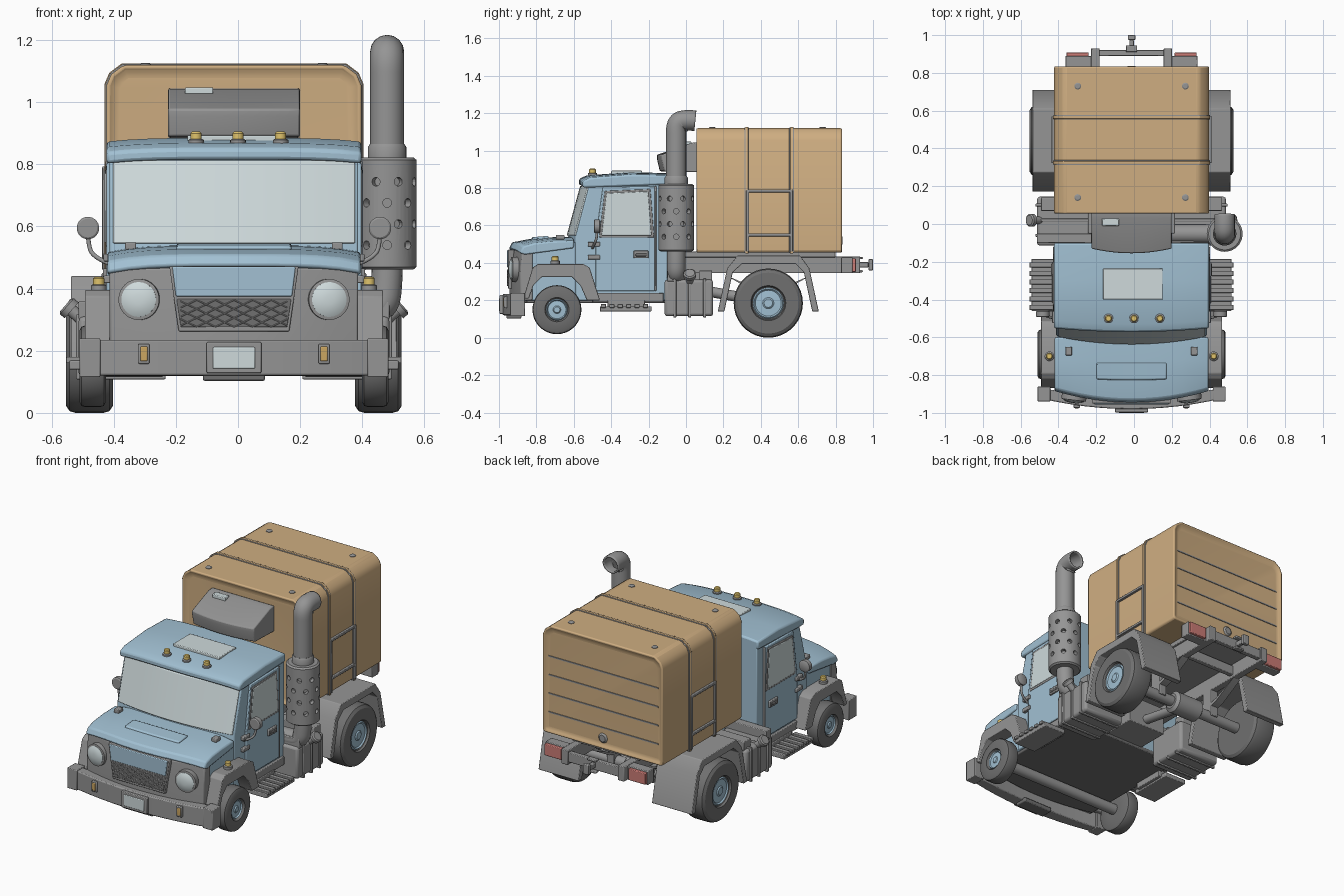
import bpy, bmesh, math
from mathutils import Vector

if "Cube" in bpy.data.objects:
    bpy.data.objects.remove(bpy.data.objects["Cube"])

CX = -0.013          # centre line of the truck (the exhaust shifts the bounding box)
def mat(name, r, g, b):
    m = bpy.data.materials.new(name)
    m.diffuse_color = (r, g, b, 1)
    m.use_nodes = True
    m.node_tree.nodes["Principled BSDF"].inputs["Base Color"].default_value = m.diffuse_color
    return m
BLUE, TAN = mat("blue", .36, .53, .65), mat("tan", .62, .42, .22)
GLASS, DARK = mat("glass", .62, .70, .71), mat("dark", .16, .16, .16)
YELLOW, RED, MID = mat("yellow", .75, .55, .15), mat("red", .6, .2, .18), mat("mid_grey", .3, .3, .3)
ORANGE = mat("orange", .6, .38, .12)

def make(name, bm, m=None, bevel=0, seg=2):
    bmesh.ops.recalc_face_normals(bm, faces=bm.faces)
    me = bpy.data.meshes.new(name)
    bm.to_mesh(me); bm.free()
    o = bpy.data.objects.new(name, me)
    bpy.context.collection.objects.link(o)
    me.materials.append(m or MID)
    if bevel:
        b = o.modifiers.new("bevel", 'BEVEL')
        b.width, b.segments, b.limit_method = bevel, seg, 'ANGLE'
    return o

def skin(name, rings, m=None, bevel=0, seg=2, inset=0):
    bm = bmesh.new()
    vs = [[bm.verts.new(p) for p in r] for r in rings]
    n = len(vs[0])
    for a, b in zip(vs, vs[1:]):
        for i in range(n):
            bm.faces.new((a[i], a[(i+1) % n], b[(i+1) % n], b[i]))
    caps = [bm.faces.new(vs[0]), bm.faces.new(vs[-1])]
    if inset:
        bmesh.ops.recalc_face_normals(bm, faces=bm.faces)
        bmesh.ops.inset_individual(bm, faces=caps, thickness=inset, depth=-.018)
    return make(name, bm, m, bevel, seg)

def box(name, xs, ys, zs, m=None, bevel=.004):
    return skin(name, [[(x, ys[0], zs[0]), (x, ys[1], zs[0]), (x, ys[1], zs[1]), (x, ys[0], zs[1])] for x in xs], m, bevel)

def prism_x(name, pts, xs, m=None, bevel=.004):
    return skin(name, [[(x, y, z) for y, z in pts] for x in xs], m, bevel)

def prism_y(name, pts, ys, m=None, bevel=.004, seg=2, inset=0):
    return skin(name, [[(CX + x, y, z) for x, z in pts] for y in ys], m, bevel, seg, inset)

def bow(name, prof, hw, m=None, bevel=.006, droop=0, n=12):
    """Side profile (y, z, setback at the sides) swept across the width, curved in plan."""
    rings = []
    for i in range(n + 1):
        t = 2 * i / n - 1
        rings.append([(CX + t*hw, y + b*t*t, z - droop*t**4) for y, z, b in prof])
    return skin(name, rings, m, bevel)

def lathe(name, prof, loc, axis, m=None, n=32):
    q = Vector((0, 0, 1)).rotation_difference(Vector(axis))
    return skin(name, [[Vector(loc) + q @ Vector((r*math.cos(2*math.pi*i/n), r*math.sin(2*math.pi*i/n), h))
                        for i in range(n)] for r, h in prof], m)

def tube(name, pts, r, m=None, hollow=0):
    c = bpy.data.curves.new(name, 'CURVE')
    c.dimensions, c.bevel_depth, c.bevel_resolution, c.use_fill_caps = '3D', r, 6, not hollow
    s = c.splines.new('NURBS')
    s.points.add(len(pts) - 1)
    for p, co in zip(s.points, pts):
        p.co = (*co, 1)
    s.order_u, s.use_endpoint_u, s.resolution_u = min(3, len(pts)), True, 8
    o = bpy.data.objects.new(name, c)
    bpy.context.collection.objects.link(o)
    c.materials.append(m or MID)
    if hollow:
        o.modifiers.new("wall", 'SOLIDIFY').thickness = hollow
    return o

# cab, hood, roof and windscreen
bow("cab_body", [(-.1, .2, 0), (-.1, .86, 0), (-.55, .84, .04), (-.63, .54, .04), (-.63, .2, .04)], .4, BLUE)
bow("hood_body", [(-.58, .2, 0), (-.58, .51, 0), (-.9, .475, .05), (-.9, .2, .05)], .395, BLUE)
bow("hood_lid", [(-.6, .5, 0), (-.6, .54, 0), (-.72, .537, 0), (-.84, .527, .03), (-.93, .51, .06), (-.948, .475, .06), (-.92, .465, .06)],
    .407, BLUE, .008, .022)
bow("hood_bulge", [(-.735, .52, 0), (-.735, .545, 0), (-.825, .537, .005), (-.83, .515, .005)], .185, BLUE)
bow("roof", [(-.1, .83, 0), (-.1, .88, 0), (-.3, .885, 0), (-.53, .868, .02), (-.572, .85, .02), (-.572, .815, .02), (-.5, .815, 0)],
    .41, BLUE, .01, .012)
bow("windscreen", [(-.53, .815, .04), (-.566, .812, .04), (-.638, .546, .04), (-.6, .546, .04)], .39, GLASS, .004)
bow("underbody", [(-.1, .185, 0), (-.1, .21, 0), (-.9, .21, .05), (-.9, .185, .05)], .385, DARK)
box("roof_hatch", (-.163, .152), (-.4, -.235), (.87, .893), GLASS)

# front fascia and grille
bow("front_fascia", [(-.88, .2, .06), (-.88, .468, .06), (-.935, .466, .06), (-.945, .35, .06), (-.945, .2, .06)], .4)
prism_y("grille_surround", [(-.208, .472), (.208, .472), (.178, .262), (-.178, .262)], (-.951, -.92))
prism_y("grille_upper", [(-.198, .47), (.198, .47), (.187, .375), (-.187, .375)], (-.956, -.93), BLUE)
prism_y("grille_lower", [(-.185, .367), (.185, .367), (.172, .275), (-.172, .275)], (-.953, -.93), DARK)
for d in (-1, 1):
    for i in range(9):
        x0 = -.36 + .06*i
        a, b = max(x0, -.172), min(x0 + .18, .172)
        if b - a > .02:
            tube("grille_bar", [(CX + d*x, -.954, .277 + (x - x0)*.48) for x in (a, b)], .002)

# bumper
bow("bumper", [(-.98, .12, .06), (-.98, .235, .06), (-.9, .235, .03), (-.9, .12, .03)], .495)
bow("bumper_skid", [(-.96, .103, 0), (-.96, .13, 0), (-.88, .13, 0), (-.88, .103, 0)], .1, DARK)
box("plate_frame", (CX-.088, CX+.088), (-.997, -.95), (.128, .228))
box("number_plate", (CX-.068, CX+.068), (-1, -.96), (.142, .212), GLASS)

# cargo box with straps, panels and bolts
sec = [(-.41, .455), (-.41, 1.055), (-.395, 1.09), (-.355, 1.12), (.355, 1.12), (.395, 1.09), (.41, 1.055), (.41, .455)]
prism_y("cargo_box", sec, (.05, .84), TAN, .016, 3, .03)
for y in (.325, .565):
    for k, (w, c) in enumerate(((.013, MID), (.008, TAN))):
        e = 1.01 + .006*k
        prism_y("cargo_strap", [(x*e, .787 + (z-.787)*e) for x, z in sec], (y-w, y+w), c, .002)
for i in range(4):
    z = .58 + .115*i
    box("rear_plank_joint", (CX-.375, CX+.375), (.815, .826), (z-.004, z+.004), MID, 0)
lathe("rear_handle", [(.02, 0), (.03, .008), (.02, .016)], (CX, .82, .52), (0, 1, 0)).scale = (1, 1, 1)
for x in (-.285, .285):
    for y in (.14, .73):
        lathe("roof_bolt", [(.018, 0), (.018, .006), (.012, .01)], (CX+x, y, 1.117), (0, 0, 1), None, 16)
bow("cooling_unit", [(.07, .885, 0), (.07, 1.045, 0), (.03, 1.042, 0), (-.155, .978, .025), (-.155, .955, .025), (-.14, .89, .025)], .212, None, .006)
box("cooling_unit_label", (-.17, -.08), (-.01, .03), (1.025, 1.048), GLASS)

# chassis
box("subframe", (CX-.23, CX+.23), (-.05, .8), (.43, .46))
for y in (.16, .66, .905):
    box("cross_member", (CX-.2, CX+.2), (y-.015, y+.015), (.36, .42))
box("gearbox", (CX-.13, CX+.13), (-.12, .1), (.2, .37))
tube("drive_shaft", [(CX, .05, .26), (CX, .44, .19)], .028)
lathe("differential", [(.045, -.1), (.065, -.085), (.065, .085), (.045, .1)], (CX, .44, .187), (1, 0, 0))
lathe("rear_axle", [(.032, -.45), (.032, .45)], (CX, .44, .187), (1, 0, 0))
lathe("front_axle", [(.032, -.43), (.032, .43)], (CX, -.69, .15), (1, 0, 0))
box("tow_bar", (CX-.012, CX+.012), (.9, .975), (.375, .405))
box("tow_hook", (CX-.02, CX+.02), (.975, 1), (.36, .42))
for z in (.35, .42):
    box("tow_jaw", (CX-.03, CX+.03), (.91, .945), (z, z+.012))

def wheel(name, s, d, w, y, r, rim):
    c, ax = (CX + s*d, y, r if r > .15 else .15), (s, 0, 0)
    h = w/2
    lathe(name + "_tyre", [(rim, -h), (r*.88, -h), (r*.97, -h*.85), (r, -h*.6), (r, h*.6), (r*.97, h*.85), (r*.88, h),
                           (rim*1.25, h), (rim*1.18, h-.012), (rim, h-.02)], c, ax, DARK, 36)
    lathe(name + "_rim", [(rim*1.1, -h*.5), (rim*1.12, h-.016), (rim*1.02, h-.008), (rim*.92, h-.016), (rim*.4, h-.014), (rim*.3, h-.008)], c, ax, BLUE)

# parts repeated on both sides
lens = [(.066, -.03), (.066, .012), (.057, .014)]
lamp_base, lamp_top = [(.025, -.02), (.025, .01), (.019, .014)], [(.018, .01), (.018, .032), (.013, .037)]
def lamp(x, y, z):
    lathe("lamp_base", lamp_base, (x, y, z), (0, 0, 1), None, 20)
    lathe("lamp_top", lamp_top, (x, y, z), (0, 0, 1), YELLOW, 20)
for x in (-.135, 0, .137):
    lamp(x, -.5, .868)

for s in (-1, 1):
    def X(a, b):
        return (CX + s*a, CX + s*b)
    wheel("front_wheel", s, .455, .085, -.69, .131, .052)
    wheel("rear_wheel", s, .465, .15, .44, .185, .075)
    lamp(CX + s*.435, -.7, .4)
    # fenders
    prism_x("front_fender", [(-.87, .21), (-.82, .375), (-.79, .395), (-.55, .395), (-.515, .375), (-.46, .2), (-.53, .2),
                             (-.565, .28), (-.61, .325), (-.77, .325), (-.815, .28), (-.84, .21)], X(.36, .48))
    prism_x("rear_fender", [(.17, .14), (.22, .37), (.275, .44), (.61, .44), (.66, .37), (.71, .14), (.675, .14), (.63, .35),
                            (.585, .395), (.3, .395), (.25, .35), (.205, .14)], X(.25, .525))
    # doors
    prism_x("door", [(-.485, .25), (-.485, .52), (-.445, .805), (-.165, .81), (-.165, .25)], X(.395, .41), BLUE, .005)
    prism_x("window_frame", [(-.465, .535), (-.435, .785), (-.19, .795), (-.17, .535)], X(.4, .413))
    prism_x("side_window", [(-.452, .547), (-.426, .773), (-.202, .783), (-.184, .547)], X(.4, .416), GLASS)
    box("door_seam", X(.4, .414), (-.168, -.158), (.25, .81))
    box("door_handle", X(.4, .422), (-.28, -.2), (.425, .465))
    box("door_handle_inset", X(.4, .426), (-.27, -.21), (.435, .45), DARK)
    for z in (.43, .5):
        box("door_hinge", X(.39, .42), (-.525, -.46), (z-.012, z+.012))
    box("sill", X(.36, .415), (-.5, -.12), (.19, .24))
    # step with slats
    box("step", X(.38, .53), (-.46, -.185), (.14, .168))
    box("step_bracket", X(.36, .42), (-.42, -.22), (.15, .2))
    for i in range(6):
        box("step_slat", X(.415, .54), (-.455+.045*i, -.428+.045*i), (.16, .18), None, .003)
    # mirror
    c = (CX + s*.47, -.475, .595)
    lathe("mirror", [(.026, -.018), (.036, -.012), (.036, .014), (.03, .018)], c, (0, -1, 0))
    tube("mirror_arm", [c, (CX+s*.47, -.475, .54), (CX+s*.45, -.49, .5), (CX+s*.4, -.5, .48)], .007)
    # headlight, bumper light and washer jet
    c, ax = (CX + s*.305, -.92, .365), (s*.12, -1, 0)
    lathe("headlight_ring", lens, c, ax)
    lathe("headlight", [(.056, 0), (.056, .016), (.04, .024), (.015, .028)], c, ax, GLASS)
    box("bumper_light_frame", X(.272, .308), (-.973, -.94), (.158, .222))
    box("bumper_light", X(.278, .302), (-.976, -.94), (.166, .214), ORANGE)
    box("bumper_end", X(.43, .497), (-.94, -.86), (.115, .24))
    box("washer_jet", X(.315, .35), (-.695, -.65), (.525, .549))
    # fuel tank with bands and filler cap
    box("fuel_tank", X(.22, .5), (-.115, .145), (.115, .31), None, .015)
    for y in (-.06, .02, .1):
        box("tank_band", X(.22, .508), (y-.008, y+.008), (.108, .317))
    lathe("filler_cap", [(.02, -.04), (.02, .03), (.034, .03), (.034, .05), (.026, .056)], (CX+s*.5, .02, .31), (s*.75, 0, .66), None, 20)
    box("tank_mount", X(.2, .5), (-.1, -.05), (.3, .36))
    box("tank_step", X(.24, .48), (.07, .14), (.3, .36))
    # frame rail, spring and tail light
    box("frame_rail", X(.17, .215), (-.6, .93), (.345, .435))
    box("axle_block", X(.17, .22), (.4, .48), (.18, .36))
    prism_x("leaf_spring", [(.2, .34), (.36, .25), (.44, .23), (.52, .25), (.68, .34), (.52, .27), (.44, .25), (.36, .27)], X(.17, .22), None, 0)
    box("tail_light_mount", X(.2, .35), (.83, .89), (.345, .43))
    box("tail_light", X(.228, .345), (.885, .908), (.352, .423), RED)
    # cargo side hatch frame
    for y in (.33, .563):
        box("hatch_upright", X(.4, .424), (y-.008, y+.008), (.46, .79), None, .003)
    for z in (.55, .785):
        box("hatch_rail", X(.4, .424), (.325, .57), (z-.008, z+.008), None, .003)

# exhaust stack with perforated heat shield
ex, ey = .48, -.052
shield = lathe("exhaust_shield", [(.085, 0), (.095, .008), (.095, .352), (.085, .36)], (ex, ey, .462), (0, 0, 1), None, 40)
bm = bmesh.new()
for row in range(4):
    for k in range(8):
        a = 2*math.pi*(k + .5*(row % 2))/8
        d = Vector((math.cos(a), math.sin(a), 0))
        M = Vector((0, 0, 1)).rotation_difference(d).to_matrix().to_4x4()
        M.translation = Vector((ex, ey, .54 + .068*row)) + d*.095
        bmesh.ops.create_cone(bm, cap_ends=True, segments=14, radius1=.014, radius2=.014, depth=.05, matrix=M)
holes = make("shield_hole_cutter", bm)
holes.hide_render = True
holes.hide_set(True)
cut = shield.modifiers.new("holes", 'BOOLEAN')
cut.object, cut.operation = holes, 'DIFFERENCE'
tube("exhaust_pipe", [(ex, ey, .8), (ex, ey, .95), (ex, ey, 1.05), (ex, ey, 1.15), (ex, .0, 1.165), (ex, .05, 1.16)], .055, None, .01)
lathe("exhaust_collar", [(.062, 0), (.062, .035), (.056, .045)], (ex, ey, .82), (0, 0, 1))
tube("exhaust_elbow", [(ex, ey, .48), (ex, ey, .42), (ex-.01, ey, .34), (.4, ey, .33), (.2, ey, .33)], .05)

# smooth shading with sharp edges kept
for o in bpy.data.objects:
    if o.type == 'MESH' and not o.hide_render:
        o.select_set(True)
        bpy.context.view_layer.objects.active = o
bpy.ops.object.shade_smooth_by_angle(angle=math.radians(32))
